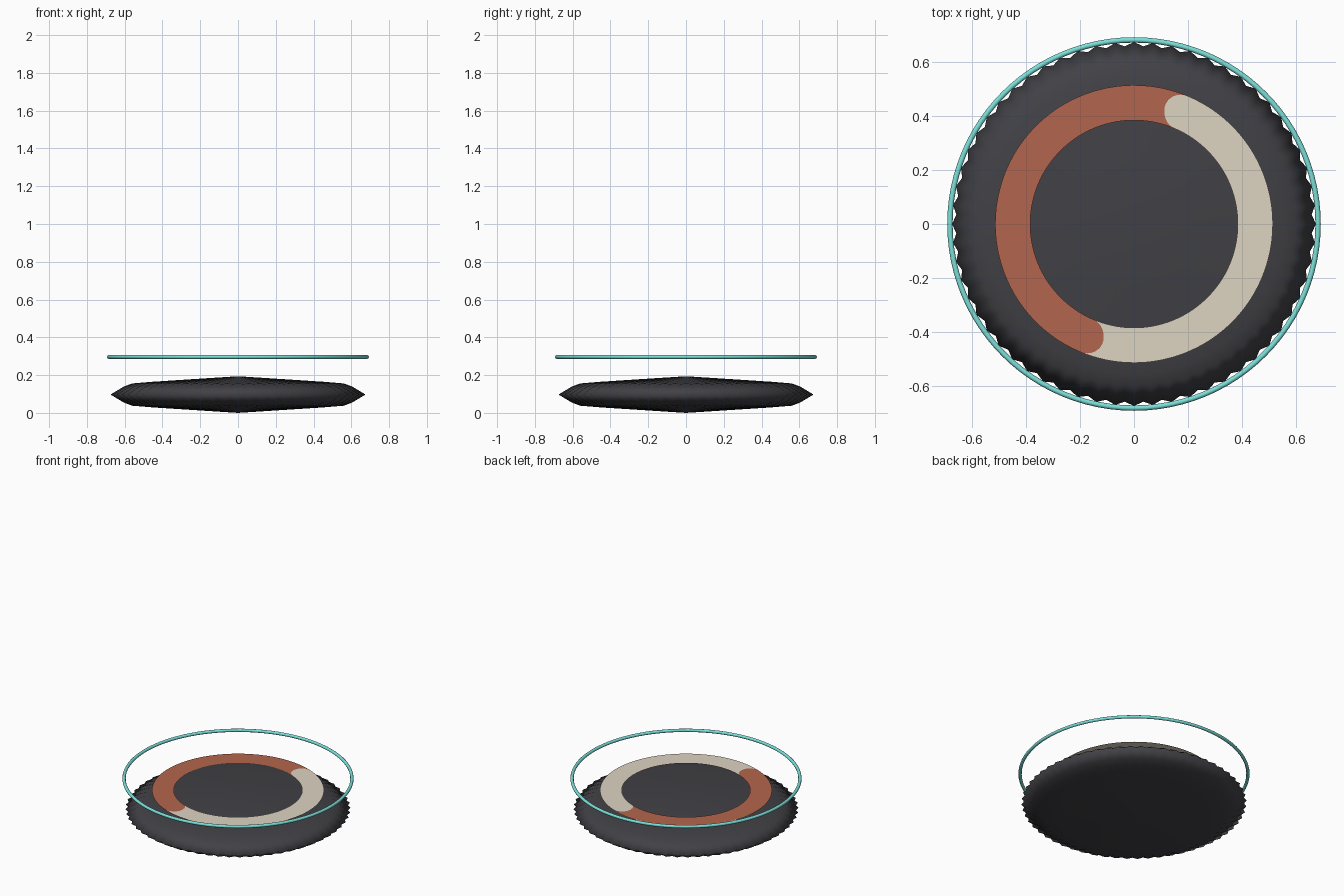
import bpy, bmesh, math

if "Cube" in bpy.data.objects:
    bpy.data.objects.remove(bpy.data.objects["Cube"], do_unlink=True)


def material(name, rgb):
    m = bpy.data.materials.new(name)
    m.use_nodes = True
    m.diffuse_color = (*rgb, 1)
    bsdf = m.node_tree.nodes["Principled BSDF"]
    bsdf.inputs["Base Color"].default_value = (*rgb, 1)
    bsdf.inputs["Roughness"].default_value = 0.8
    return m


charcoal = material("charcoal", (0.053, 0.053, 0.061))
rust = material("rust", (0.45, 0.13, 0.075))
cream = material("cream", (0.73, 0.66, 0.54))
teal = material("teal", (0.2, 0.74, 0.69))


def make_object(name, bm, mat):
    mesh = bpy.data.meshes.new(name)
    bm.to_mesh(mesh)
    bm.free()
    mesh.materials.append(mat)
    ob = bpy.data.objects.new(name, mesh)
    bpy.context.collection.objects.link(ob)
    return ob


def polar(r, a, z):
    return (r * math.cos(a), r * math.sin(a), z)


# Fluted cushion: a double cone with a pinched rim and sixty soft ridges
MID, HALF, TEETH = 0.097, 0.097, 60
upper = [(0.25, 0.081), (0.45, 0.068), (0.56, 0.059), (0.605, 0.042)]
profile = upper + [(0.675, 0)] + [(r, -h) for r, h in reversed(upper)]
bm = bmesh.new()
count = TEETH * 2
rings = []
for r, h in profile:
    dip = 0.022 * (r / 0.675) ** 2
    rings.append([bm.verts.new(polar(r * (1 - dip * (i % 2)),
                                     math.tau * i / count,
                                     MID + h * (1 - 4 * dip * (i % 2))))
                  for i in range(count)])
top = bm.verts.new((0, 0, MID + HALF))
bottom = bm.verts.new((0, 0, MID - HALF))
for i in range(count):
    j = (i + 1) % count
    bm.faces.new((top, rings[0][i], rings[0][j]))
    bm.faces.new((bottom, rings[-1][j], rings[-1][i]))
    for a, b in zip(rings, rings[1:]):
        bm.faces.new((a[i], b[i], b[j], a[j]))
make_object("fluted_cushion", bm, charcoal).data.shade_smooth()


# Floating band in two halves, each with one hollow end and one round end
INNER, OUTER = 0.385, 0.515
CENTRE, WIDTH = (INNER + OUTER) / 2, (OUTER - INNER) / 2


def half_band(name, round_end, z, mat, face_up):
    """Half ring running clockwise from its round end."""
    bm = bmesh.new()
    across, along = 16, 64
    rows = []
    for k in range(across + 1):
        t = -math.cos(math.pi * k / across)
        bulge = math.sqrt(max(0, 1 - t * t)) * WIDTH / CENTRE
        rows.append([bm.verts.new(polar(CENTRE + WIDTH * t,
                                        round_end + bulge - math.pi * i / along, z))
                     for i in range(along + 1)])
    for a, b in zip(rows, rows[1:]):
        for i in range(along):
            quad = (a[i], b[i], b[i + 1], a[i + 1])
            bm.faces.new(quad[::-1] if face_up else quad)
    make_object(name, bm, mat)


for side, z, seam, face_up in (("top", 0.22, 67, True),
                               ("underside", 0.217, 170, False)):
    angle = math.radians(seam)
    half_band(f"cream_band_{side}", angle, z, cream, face_up)
    half_band(f"rust_band_{side}", angle + math.pi, z, rust, face_up)


# Thin hoop above the rim
bpy.ops.mesh.primitive_torus_add(major_segments=96, minor_segments=10,
                                 major_radius=0.683, minor_radius=0.01,
                                 location=(0, 0, 0.296))
hoop = bpy.context.object
hoop.name = "rim_hoop"
hoop.data.materials.append(teal)
hoop.data.shade_smooth()
